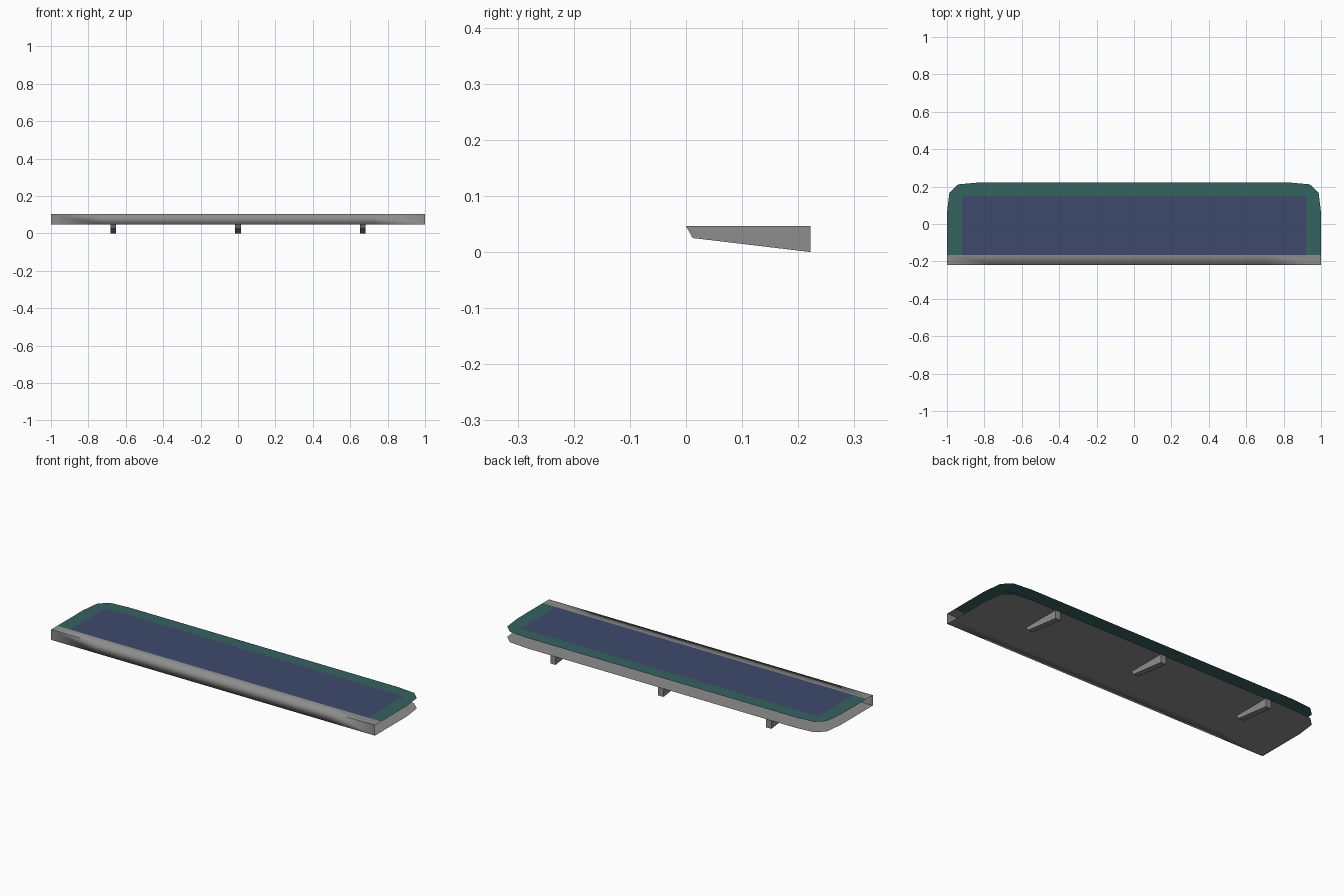
import bpy, bmesh

if "Cube" in bpy.data.objects:
    bpy.data.objects.remove(bpy.data.objects["Cube"])

def material(name, rgb):
    m = bpy.data.materials.new(name)
    m.diffuse_color = (*rgb, 1)
    m.use_nodes = True
    m.node_tree.nodes["Principled BSDF"].inputs["Base Color"].default_value = m.diffuse_color
    return m

GREY = material("grey metal", (0.27, 0.27, 0.27))
TEAL = material("teal glass", (0.036, 0.125, 0.118))
BLUE = material("blue panel", (0.047, 0.068, 0.15))

FRONT, LIP, TOP, LOW = -0.22, -0.165, 0.104, 0.046
# right half of the rounded back outline, side to middle
CORNER = [(1, 0.06), (0.987, 0.168), (0.94, 0.212), (0.83, 0.222)]

def finish(name, bm, mats):
    me = bpy.data.meshes.new(name)
    bm.to_mesh(me)
    bm.free()
    for m in mats:
        me.materials.append(m)
    ob = bpy.data.objects.new(name, me)
    bpy.context.collection.objects.link(ob)
    return ob

def sheet(bm, z, y0, up):
    pts = [(-1, y0), (1, y0)] + CORNER + [(-x, y) for x, y in reversed(CORNER)]
    if not up:
        pts.reverse()
    return bm.faces.new([bm.verts.new((x, y, z)) for x, y in pts])

def cut(bm, co, no):
    bmesh.ops.bisect_plane(bm, geom=bm.verts[:] + bm.edges[:] + bm.faces[:],
                           plane_co=co, plane_no=no)

# top cover: teal sheet with a blue field cut into it
bm = bmesh.new()
sheet(bm, TOP, LIP, True)
for x in (-0.92, 0.92):
    cut(bm, (x, 0, 0), (1, 0, 0))
cut(bm, (0, 0.147, 0), (0, 1, 0))
for f in bm.faces:
    c = f.calc_center_median()
    f.material_index = int(abs(c.x) < 0.92 and c.y < 0.147)
finish("top_cover", bm, [TEAL, BLUE])

# grey tray: top lip, front wall and bottom sheet as one folded sheet
bm = bmesh.new()
XS = (-1, -0.72, 0.72, 1)
profile = [(LIP, TOP), (FRONT, TOP), (FRONT, LOW), (LIP, LOW)]
rows = [[bm.verts.new((x, y, z)) for x in XS] for y, z in profile]
for a, b in zip(rows, rows[1:]):
    for i in range(3):
        bm.faces.new((a[i], b[i], b[i + 1], a[i + 1]))
back = [(x, y) for x, y in CORNER] + [(-x, y) for x, y in reversed(CORNER)]
bm.faces.new(rows[3][::-1] + [bm.verts.new((-x, y, LOW)) for x, y in back])
# folds are crisp at the ends and soft in the middle
for e in bm.edges:
    if all(abs(v.co.y - FRONT) < 1e-4 for v in e.verts):
        z0, z1 = (v.co.z for v in e.verts)
        if abs(z0 - z1) < 1e-4 and max(abs(v.co.x) for v in e.verts) > 0.9:
            e.smooth = False
for f in bm.faces:
    f.smooth = True
finish("grey_tray", bm, [GREY])

# three tapered brackets under the tray
SIDE = [(0, LOW), (0.012, 0.025), (0.222, 0), (0.222, LOW)]
for name, x in (("left", -0.667), ("middle", 0), ("right", 0.667)):
    bm = bmesh.new()
    f = bm.faces.new([bm.verts.new((x - 0.016, y, z)) for y, z in SIDE])
    r = bmesh.ops.extrude_face_region(bm, geom=[f])
    bmesh.ops.translate(bm, vec=(0.032, 0, 0),
                        verts=[v for v in r["geom"] if isinstance(v, bmesh.types.BMVert)])
    bmesh.ops.recalc_face_normals(bm, faces=bm.faces[:])
    finish(name + "_bracket", bm, [GREY])
